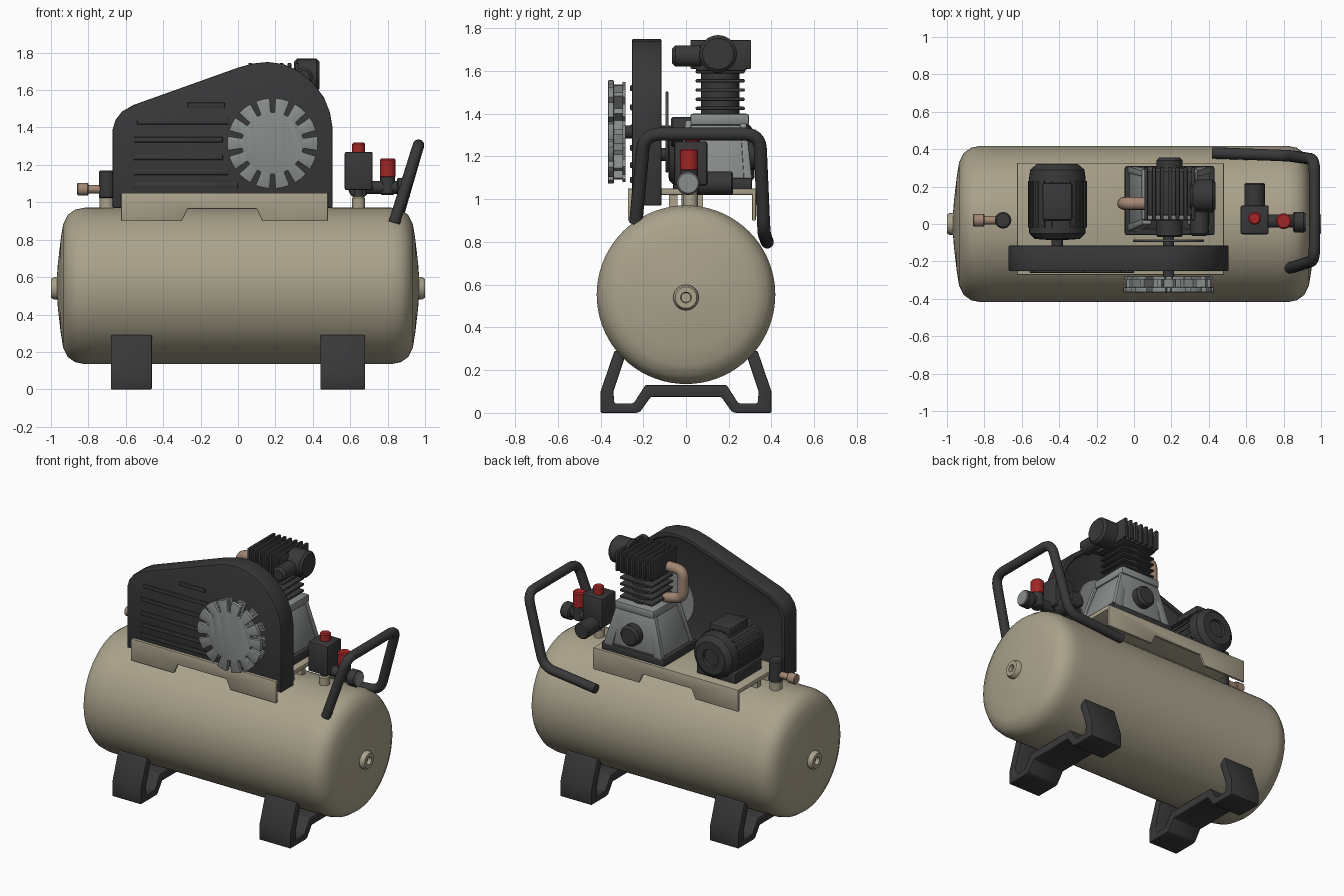
import bpy, bmesh, math
from mathutils import Vector, Matrix

if "Cube" in bpy.data.objects:
    bpy.data.objects.remove(bpy.data.objects["Cube"])

def material(name, rgb):
    m = bpy.data.materials.new(name)
    m.diffuse_color = (*rgb, 1)
    m.use_nodes = True
    m.node_tree.nodes["Principled BSDF"].inputs["Base Color"].default_value = m.diffuse_color
    return m

TAN = material("tan_paint", (0.40, 0.36, 0.26))
BLACK = material("black_paint", (0.04, 0.04, 0.042))
GREY = material("cast_grey", (0.25, 0.27, 0.26))
RED = material("red_plastic", (0.36, 0.02, 0.02))
COPPER = material("copper", (0.36, 0.24, 0.17))

def finish(bm, name, mat, bevel=0):
    bmesh.ops.remove_doubles(bm, verts=bm.verts, dist=1e-5)
    bmesh.ops.recalc_face_normals(bm, faces=bm.faces)
    if bevel:
        edges = [e for e in bm.edges if e.is_manifold and e.calc_face_angle() > 0.5]
        bmesh.ops.bevel(bm, geom=edges, offset=bevel, segments=2, affect='EDGES',
                        profile=0.5, clamp_overlap=True)
    me = bpy.data.meshes.new(name)
    bm.to_mesh(me)
    bm.free()
    me.materials.append(mat)
    ob = bpy.data.objects.new(name, me)
    bpy.context.collection.objects.link(ob)
    return ob

def frustum(name, mat, low, high, z0, z1, bevel=0):
    """Box whose bottom and top rectangles are (x0, x1, y0, y1)."""
    bm = bmesh.new()
    rings = [[bm.verts.new((x, y, z)) for x, y in
              ((r[0], r[2]), (r[1], r[2]), (r[1], r[3]), (r[0], r[3]))]
             for r, z in ((low, z0), (high, z1))]
    a, b = rings
    bm.faces.new(a)
    bm.faces.new(b)
    for i in range(4):
        j = (i + 1) % 4
        bm.faces.new((a[i], a[j], b[j], b[i]))
    return finish(bm, name, mat, bevel)

def box(name, mat, x0, x1, y0, y1, z0, z1, bevel=0):
    r = (x0, x1, y0, y1)
    return frustum(name, mat, r, r, z0, z1, bevel)

def lathe(name, mat, origin, axis, profile, n=32):
    """Revolve (distance along axis, radius) points about x, y or z."""
    bm = bmesh.new()
    k = 'xyz'.index(axis)
    def point(t, r, a):
        p = [0, 0, 0]
        p[k], p[(k + 1) % 3], p[(k + 2) % 3] = t, r * math.cos(a), r * math.sin(a)
        return Vector(p) + Vector(origin)
    rings = [[bm.verts.new(point(t, max(r, 1e-4), math.tau * i / n)) for i in range(n)]
             for t, r in profile]
    for a, b in zip(rings, rings[1:]):
        for i in range(n):
            j = (i + 1) % n
            bm.faces.new((a[i], a[j], b[j], b[i]))
    bm.faces.new(rings[0])
    bm.faces.new(rings[-1])
    return finish(bm, name, mat)

def rod(name, mat, origin, axis, t0, t1, r, c=0.008, n=32):
    return lathe(name, mat, origin, axis, [(t0, r - c), (t0 + c, r), (t1 - c, r), (t1, r - c)], n)

def prism(name, mat, pts, axis, a, b, bevel=0, recess=0):
    """Extrude an outline along x (points are y,z) or y (points are x,z)."""
    bm = bmesh.new()
    f = (lambda u, v, t: (t, u, v)) if axis == 'x' else (lambda u, v, t: (u, t, v))
    lo = [bm.verts.new(f(u, v, a)) for u, v in pts]
    hi = [bm.verts.new(f(u, v, b)) for u, v in pts]
    bm.faces.new(lo)
    back = bm.faces.new(hi)
    for i in range(len(pts)):
        j = (i + 1) % len(pts)
        bm.faces.new((lo[i], lo[j], hi[j], hi[i]))
    if recess:
        bmesh.ops.recalc_face_normals(bm, faces=bm.faces)
        bmesh.ops.inset_individual(bm, faces=[back], thickness=0.03, depth=0)
        bmesh.ops.inset_individual(bm, faces=[back], thickness=0.002, depth=-recess)
    return finish(bm, name, mat, bevel)

def tube(name, mat, pts, r, fillet=0.06, n=16):
    """Round tube along a path with rounded corners."""
    P = [Vector(p) for p in pts]
    path = [P[0]]
    for a, b, c in zip(P, P[1:], P[2:]):
        s, e = b + (a - b).normalized() * fillet, b + (c - b).normalized() * fillet
        for i in range(7):
            t = i / 6
            path.append(s * (1 - t) ** 2 + b * 2 * t * (1 - t) + e * t * t)
    path.append(P[-1])
    bm = bmesh.new()
    rings, normal = [], None
    for i, p in enumerate(path):
        d = (path[min(i + 1, len(path) - 1)] - path[max(i - 1, 0)]).normalized()
        normal = d.orthogonal() if normal is None else normal - d * normal.dot(d)
        normal.normalize()
        side = d.cross(normal)
        rings.append([bm.verts.new(p + r * (normal * math.cos(math.tau * k / n) + side * math.sin(math.tau * k / n)))
                      for k in range(n)])
    for a, b in zip(rings, rings[1:]):
        for i in range(n):
            j = (i + 1) % n
            bm.faces.new((a[i], a[j], b[j], b[i]))
    bm.faces.new(rings[0])
    bm.faces.new(rings[-1])
    return finish(bm, name, mat)

def gear(cx, cz, n, r_out, r_in, tooth):
    pts = []
    for i in range(n):
        for k, r in ((-1, r_in), (-1, r_out), (0, r_out), (1, r_out), (1, r_in)):
            a = math.tau * (i + k * tooth / 2) / n
            pts.append((cx + r * math.cos(a), cz + r * math.sin(a)))
    return pts

# Tank with shallow domed ends and threaded bungs
half = [(0.76, 0.418), (0.82, 0.418), (0.87, 0.408), (0.91, 0.38), (0.935, 0.33),
        (0.948, 0.25), (0.963, 0.12), (0.972, 0.0)]
lathe("tank", TAN, (0, 0, 0.553), 'x', [(-t, r) for t, r in reversed(half)] + half, 72)
for s, side in ((-1, "left"), (1, "right")):
    lathe(side + "_bung", TAN, (0, 0, 0.54), 'x',
          [(s * t, r) for t, r in ((0.93, 0.06), (0.985, 0.06), (1.0, 0.05), (1.0, 0.025), (0.975, 0.022), (0.975, 0))])

# Bent strap feet
outer = [(0, 0.075), (0.165, 0.075), (0.215, 0.005), (0.235, 0), (0.40, 0), (0.40, 0.10), (0.335, 0.29)]
inner = [(0.29, 0.29), (0.29, 0.25), (0.34, 0.10), (0.335, 0.045), (0.245, 0.045), (0.19, 0.13), (0, 0.135)]
right = outer + inner
foot = right[1:-1] + [(-y, z) for y, z in reversed(right[1:-1])]
for name, x0, x1 in (("left_foot", -0.68, -0.46), ("right_foot", 0.44, 0.68)):
    prism(name, BLACK, foot, 'x', x0, x1, 0.006)

# Machine deck with flanges and tabs reaching down to the tank
box("deck", TAN, -0.625, 0.48, -0.265, 0.325, 1.02, 1.05, 0.006)
flange = [(-0.625, 1.05), (-0.625, 0.90), (-0.30, 0.90), (-0.27, 0.965), (0.10, 0.965), (0.13, 0.90), (0.48, 0.90), (0.48, 1.05)]
prism("front_flange", TAN, flange, 'y', -0.272, -0.255, 0.004)
prism("back_flange", TAN, flange, 'y', 0.31, 0.327, 0.004)
for y in (-0.06, 0.06):
    box("deck_support", TAN, -0.60, 0.46, y - 0.02, y + 0.02, 0.95, 1.03)

# Belt guard with louvres
guard = [(-0.67, 0.97), (-0.67, 1.39), (-0.655, 1.44), (-0.62, 1.485), (-0.56, 1.52), (0.0, 1.72), (0.08, 1.742),
         (0.16, 1.75), (0.24, 1.74), (0.32, 1.705), (0.40, 1.64), (0.46, 1.56), (0.492, 1.48), (0.505, 1.40), (0.505, 0.97)]
prism("belt_guard", BLACK, guard, 'y', -0.252, -0.115, 0.012, recess=0.012)
for x0, x1, z in ((-0.27, -0.07, 1.52), (-0.54, -0.05, 1.43), (-0.56, -0.08, 1.335), (-0.56, -0.08, 1.24),
                  (-0.56, -0.05, 1.16), (-0.56, 0.0, 1.09)):
    box("louvre", BLACK, x0, x1, -0.262, -0.245, z - 0.014, z + 0.014, 0.006)

# Slotted fan wheel in front, and the flywheel behind the guard
FX, FZ = 0.185, 1.315
prism("fan_front", GREY, gear(FX, FZ, 14, 0.243, 0.165, 0.72), 'y', -0.365, -0.338, 0.004)
prism("fan_back", GREY, gear(FX, FZ, 14, 0.235, 0.165, 0.6), 'y', -0.298, -0.282)
prism("fan_blades", GREY, gear(FX, FZ, 14, 0.225, 0.14, 0.25), 'y', -0.345, -0.29)
rod("fan_shaft", BLACK, (FX, 0, FZ), 'y', -0.29, 0.06, 0.03)
rod("flywheel", GREY, (FX, 0, FZ), 'y', -0.095, -0.083, 0.19, 0.003, 48)

# Pump crankcase
PX, PY = 0.19, 0.16
box("crankcase_base", BLACK, -0.05, 0.43, -0.06, 0.31, 1.04, 1.10, 0.012)
frustum("crankcase", GREY, (-0.03, 0.41, -0.03, 0.30), (0.05, 0.33, 0.02, 0.29), 1.09, 1.36, 0.025)
box("crankcase_top", GREY, 0.04, 0.34, 0.02, 0.295, 1.345, 1.40, 0.012)
for x in (0.0, 0.38):
    for y in (-0.02, 0.29):
        tx = 0.07 if x < 0.1 else 0.31
        frustum("crankcase_rib", GREY, (x - 0.035, x + 0.035, y - 0.02, y + 0.02),
                (tx - 0.025, tx + 0.025, PY + (y - PY) * 0.82 - 0.015, PY + (y - PY) * 0.82 + 0.015), 1.09, 1.37, 0.008)
rod("back_bearing_cap", BLACK, (PX, 0, 1.21), 'y', 0.25, 0.355, 0.07, 0.015)
rod("front_bearing", BLACK, (PX, 0, FZ), 'y', -0.07, 0.06, 0.07)

# Finned cylinder and head
rod("cylinder_barrel", BLACK, (PX, PY, 0), 'z', 1.38, 1.64, 0.09)
for i in range(5):
    z = 1.425 + i * 0.043
    box("cylinder_fin", BLACK, PX - 0.125, PX + 0.125, PY - 0.115, PY + 0.115, z - 0.008, z + 0.008, 0.006)
box("head", BLACK, 0.055, 0.33, 0.045, 0.285, 1.60, 1.715, 0.012)
for i in range(7):
    x = 0.065 + i * 0.042
    box("head_fin", BLACK, x - 0.01, x + 0.01, 0.02, 0.305, 1.61, 1.745, 0.006)
rod("air_filter", BLACK, (0, 0.15, 1.68), 'x', 0.30, 0.435, 0.088, 0.015)
rod("head_plug", BLACK, (0.35, 0, 1.67), 'y', -0.065, 0.08, 0.05, 0.015)
tube("outlet_pipe", COPPER, [(0.10, 0.11, 1.64), (-0.055, 0.11, 1.64), (-0.055, 0.11, 1.45), (0.08, 0.11, 1.42)], 0.034, 0.05)

# Electric motor
MX, MZ = -0.41, 1.21
prism("motor_body", BLACK, gear(MX, MZ, 24, 0.158, 0.142, 0.5), 'y', -0.02, 0.23)
lathe("motor_ends", BLACK, (MX, 0, MZ), 'y', [(-0.085, 0.05), (-0.08, 0.12), (-0.05, 0.15), (0.0, 0.152), (0.24, 0.152),
      (0.29, 0.145), (0.32, 0.11), (0.32, 0.06), (0.305, 0.055), (0.305, 0.0)])
box("motor_foot", BLACK, MX - 0.15, MX + 0.15, -0.03, 0.26, 1.04, 1.12, 0.01)
box("terminal_box", BLACK, MX - 0.08, MX + 0.08, 0.02, 0.22, 1.30, 1.395, 0.012)
rod("motor_shaft", BLACK, (MX, 0, MZ), 'y', -0.13, -0.07, 0.03)

# Check valve on the left end
rod("left_port", TAN, (-0.70, 0.02, 0), 'z', 0.93, 1.03, 0.04)
rod("check_valve", BLACK, (-0.70, 0.02, 0), 'z', 1.02, 1.17, 0.044)
rod("valve_neck", COPPER, (0, 0.02, 1.07), 'x', -0.82, -0.70, 0.022, 0.004)
rod("valve_nut", COPPER, (0, 0.02, 1.07), 'x', -0.86, -0.80, 0.034, 0.005, 12)

# Pressure switch, regulator and gauge on the right end
rod("right_port", TAN, (0.645, 0.02, 0), 'z', 0.93, 1.03, 0.035)
rod("switch_stem", BLACK, (0.645, 0.02, 0), 'z', 1.02, 1.10, 0.025)
box("pressure_switch", BLACK, 0.57, 0.72, -0.055, 0.10, 1.065, 1.27, 0.01)
rod("switch_knob", RED, (0.645, 0.03, 0), 'z', 1.26, 1.32, 0.035)
rod("switch_fitting", BLACK, (0.645, 0, 1.075), 'y', 0.05, 0.22, 0.055)
rod("regulator_pipe", BLACK, (0, 0.015, 1.08), 'x', 0.68, 0.88, 0.035)
rod("regulator_body", BLACK, (0.80, 0.015, 0), 'z', 1.04, 1.15, 0.04)
rod("regulator_knob", RED, (0.80, 0.015, 0), 'z', 1.13, 1.235, 0.042)
rod("gauge_case", BLACK, (0, 0.01, 1.075), 'x', 0.85, 0.915, 0.055)
rod("gauge_face", GREY, (0, 0.01, 1.075), 'x', 0.90, 0.92, 0.05, 0.004)

# Tubular handle
tube("handle", BLACK, [(0.835, -0.235, 0.89), (0.965, -0.195, 1.305), (0.965, 0.345, 1.305),
                       (0.83, 0.365, 0.84), (0.42, 0.38, 0.80)], 0.031, 0.075)

# Smooth shading with crisp edges
for ob in bpy.context.collection.objects:
    ob.select_set(True)
    bpy.context.view_layer.objects.active = ob
bpy.ops.object.shade_smooth_by_angle(angle=math.radians(35))
